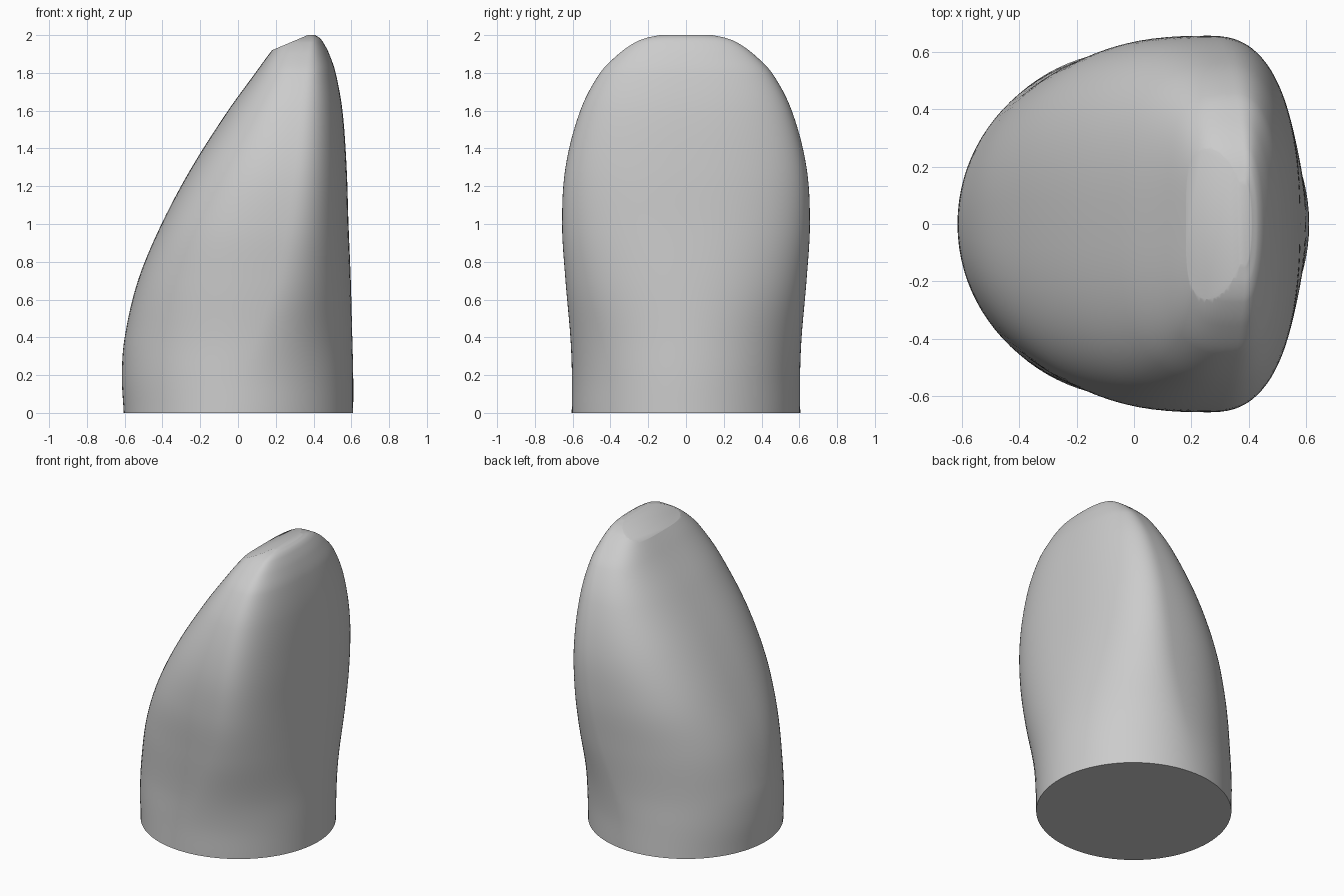
import bpy, bmesh, math
from mathutils import Vector

cube = bpy.data.objects.get("Cube")
if cube:
    bpy.data.objects.remove(cube, do_unlink=True)

SEGMENTS = 96
STEPS = 6

# Sections: height, back edge x, front edge x, half width, x of widest point,
# squareness of the back half, squareness of the front half
SECTIONS = [
    (0.0, -0.605, 0.61, 0.605, 0.0, 2.0, 2.0),
    (0.2, -0.615, 0.61, 0.604, 0.03, 2.02, 2.0),
    (0.4, -0.60, 0.605, 0.612, 0.1, 2.1, 2.0),
    (0.7, -0.53, 0.597, 0.638, 0.2, 2.35, 2.15),
    (1.0, -0.405, 0.585, 0.656, 0.26, 2.6, 2.3),
    (1.3, -0.245, 0.575, 0.638, 0.3, 2.65, 2.35),
    (1.6, -0.053, 0.553, 0.56, 0.33, 2.7, 2.35),
    (1.8, 0.092, 0.517, 0.455, 0.355, 3.0, 2.3),
    (1.9, 0.165, 0.483, 0.357, 0.37, 3.5, 2.2),
    (1.96, 0.215, 0.452, 0.272, 0.38, 3.8, 2.2),
    (1.985, 0.25, 0.432, 0.21, 0.385, 3.8, 2.2),
    (2.0, 0.30, 0.408, 0.14, 0.385, 3.0, 2.2),
]


def smooth_sections(rows):
    """Pass a smooth curve through the section values."""
    rows = [Vector(r) for r in rows]
    out = []
    for i in range(len(rows) - 1):
        p1, p2 = rows[i], rows[i + 1]
        p0 = rows[max(i - 1, 0)]
        p3 = rows[min(i + 2, len(rows) - 1)]
        h = p2[0] - p1[0]
        m1 = (p2 - p0) * (h / (p2[0] - p0[0]))
        m2 = (p3 - p1) * (h / (p3[0] - p1[0]))
        for k in range(STEPS):
            t = k / STEPS
            out.append(p1 * (2*t**3 - 3*t**2 + 1) + m1 * (t**3 - 2*t**2 + t)
                       + p2 * (3*t**2 - 2*t**3) + m2 * (t**3 - t**2))
    return out + [rows[-1]]


def section_point(row, angle):
    z, back, front, width, mid, back_power, front_power = row
    c, s = math.cos(angle), math.sin(angle)
    reach, power = (front - mid, front_power) if c > 0 else (mid - back, back_power)
    x = mid + math.copysign(abs(c) ** (2 / power), c) * reach
    y = math.copysign(abs(s) ** (2 / power), s) * width
    return x, y, z


# Tooth body lofted from base to biting edge
bm = bmesh.new()
rings = [[bm.verts.new(section_point(row, math.tau * i / SEGMENTS))
          for i in range(SEGMENTS)] for row in smooth_sections(SECTIONS)]
for low, high in zip(rings, rings[1:]):
    for i in range(SEGMENTS):
        j = (i + 1) % SEGMENTS
        bm.faces.new((low[i], low[j], high[j], high[i]))
bm.faces.new(rings[0][::-1])
bm.faces.new(rings[-1])

# Sloped flat cut behind the tip
cut = bmesh.ops.bisect_plane(
    bm, geom=bm.verts[:] + bm.edges[:] + bm.faces[:],
    plane_co=(0.18, 0, 1.92), plane_no=(-0.055, 0, 0.13), clear_outer=True)
edges = [e for e in cut["geom_cut"] if isinstance(e, bmesh.types.BMEdge)]
bmesh.ops.holes_fill(bm, edges=edges, sides=0)
bmesh.ops.recalc_face_normals(bm, faces=bm.faces[:])

mesh = bpy.data.meshes.new("tooth_body")
bm.to_mesh(mesh)
bm.free()
body = bpy.data.objects.new("tooth_body", mesh)
bpy.context.collection.objects.link(body)

# Plain grey surface
grey = bpy.data.materials.new("light_grey")
grey.use_nodes = True
colour = (0.6, 0.6, 0.6, 1)
grey.diffuse_color = colour
grey.node_tree.nodes["Principled BSDF"].inputs["Base Color"].default_value = colour
mesh.materials.append(grey)

bpy.context.view_layer.objects.active = body
body.select_set(True)
bpy.ops.object.shade_smooth_by_angle(angle=math.radians(35))
